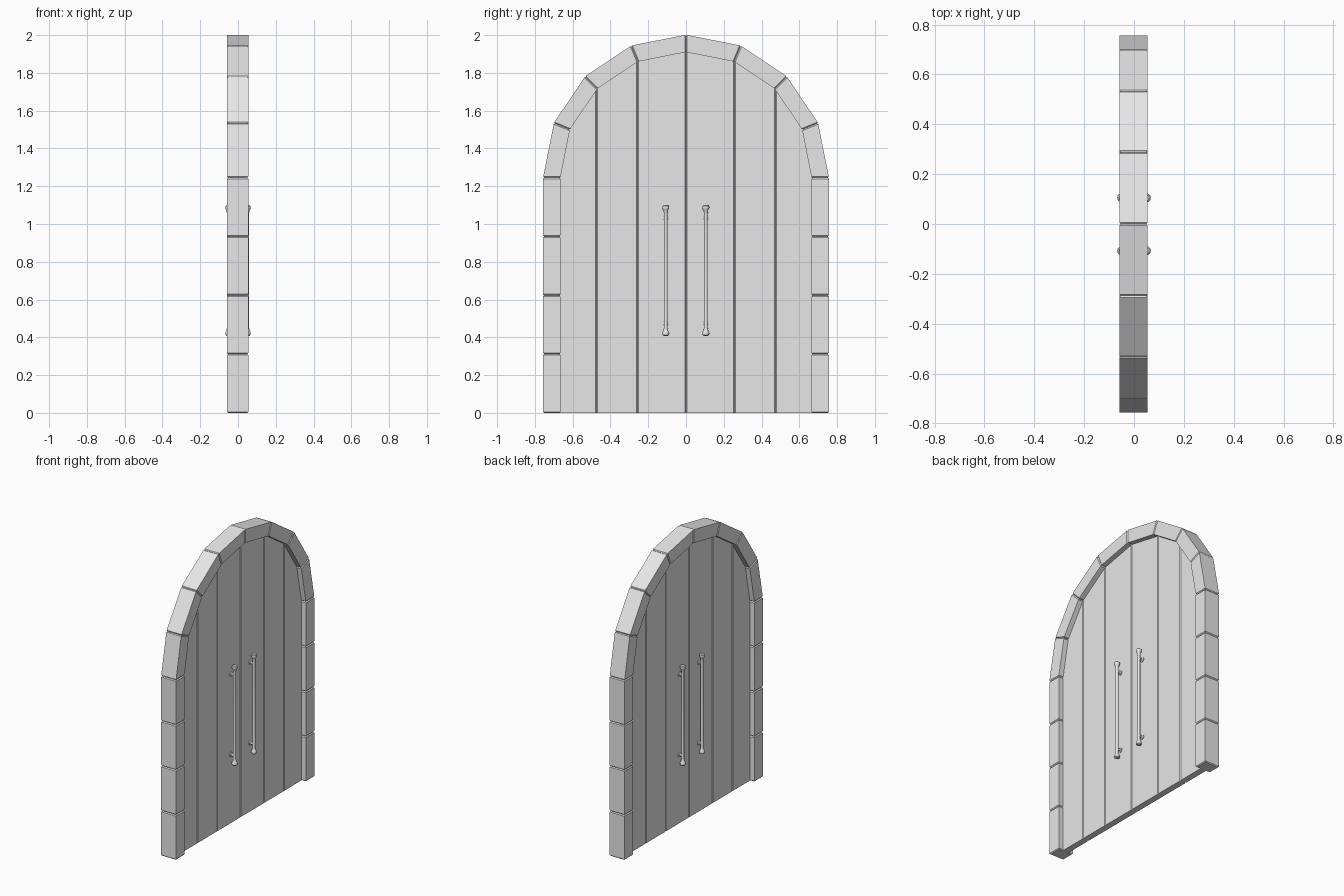
import bpy, bmesh, math
from mathutils import Matrix

if "Cube" in bpy.data.objects:
    bpy.data.objects.remove(bpy.data.objects["Cube"])

grey = bpy.data.materials.new("light_grey")
grey.diffuse_color = (0.8, 0.8, 0.8, 1)
grey.use_nodes = True
grey.node_tree.nodes["Principled BSDF"].inputs["Base Color"].default_value = grey.diffuse_color

R_OUT, R_IN, R_DOOR, SPRING = 0.757, 0.665, 0.70, 1.245
X0 = -0.002            # middle of the wall thickness
STONE_HALF, DOOR_HALF = 0.057, 0.022


def finish(bm, name):
    bmesh.ops.recalc_face_normals(bm, faces=bm.faces[:])
    me = bpy.data.meshes.new(name)
    bm.to_mesh(me)
    bm.free()
    me.materials.append(grey)
    ob = bpy.data.objects.new(name, me)
    bpy.context.collection.objects.link(ob)
    return ob


def slab(name, outline, half, bevel, pick):
    """Extrude a (y, z) outline along x and bevel the edges chosen by pick."""
    bm = bmesh.new()
    rings = [[bm.verts.new((X0 + s * half, y, z)) for y, z in outline] for s in (-1, 1)]
    n = len(outline)
    bm.faces.new(rings[0])
    bm.faces.new(rings[1][::-1])
    for i in range(n):
        j = (i + 1) % n
        bm.faces.new((rings[0][i], rings[1][i], rings[1][j], rings[0][j]))
    edges = [e for e in bm.edges if pick(e, rings)]
    bmesh.ops.bevel(bm, geom=edges, offset=bevel, segments=1, affect='EDGES')
    return finish(bm, name)


def polar(r, a):
    return (r * math.cos(a), SPRING + r * math.sin(a))


def end_rim(e, rings):
    """Edges around the two joint ends of a stone (outline sides 0-1 and 2-3)."""
    for r in rings:
        for pair in ((0, 1), (2, 3)):
            if {e.verts[0], e.verts[1]} == {r[pair[0]], r[pair[1]]}:
                return True
    return any({e.verts[0], e.verts[1]} == {rings[0][i], rings[1][i]} for i in range(4))


# Jamb stones, four on each side
for side in (-1, 1):
    for k in range(4):
        a, b = SPRING * k / 4, SPRING * (k + 1) / 4
        slab("jamb_stone", [(side * R_IN, a), (side * R_OUT, a),
                            (side * R_OUT, b), (side * R_IN, b)],
             STONE_HALF, 0.006, end_rim)

# Arch stones, eight around the half circle
for k in range(8):
    a, b = math.pi * k / 8, math.pi * (k + 1) / 8
    slab("arch_stone", [polar(R_IN, a), polar(R_OUT, a), polar(R_OUT, b), polar(R_IN, b)],
         STONE_HALF, 0.006, end_rim)

# Door planks, trimmed to the faceted arch
arch = [polar(R_DOOR, math.pi * k / 8) for k in range(9)]


def arch_z(y):
    for (y1, z1), (y2, z2) in zip(arch, arch[1:]):
        if y2 - 1e-6 <= y <= y1 + 1e-6:
            return z1 + (z2 - z1) * (y - y1) / (y2 - y1)


def long_edge(e, rings):
    d = e.verts[0].co - e.verts[1].co
    return abs(d.x) < 1e-5 and abs(d.y) < 1e-5


cuts = [-0.70, -0.473, -0.256, 0.0, 0.256, 0.473, 0.70]
for y1, y2 in zip(cuts, cuts[1:]):
    tops = [(y, z) for y, z in arch if y1 + 0.005 < y < y2 - 0.005]
    outline = [(y1, 0), (y2, 0), (y2, arch_z(y2))] + tops + [(y1, arch_z(y1))]
    slab("door_plank", outline, DOOR_HALF, 0.005, long_edge)

# Pull handles with flared ends, and stand-offs fixing them to the door


def lathe(name, profile, matrix, sides=16):
    bm = bmesh.new()
    rings = [[bm.verts.new((r * math.cos(2 * math.pi * i / sides),
                            r * math.sin(2 * math.pi * i / sides), h))
              for i in range(sides)] for r, h in profile]
    for a, b in zip(rings, rings[1:]):
        for i in range(sides):
            j = (i + 1) % sides
            bm.faces.new((a[i], a[j], b[j], b[i]))
    bm.faces.new(rings[0][::-1])
    bm.faces.new(rings[-1])
    bm.transform(matrix)
    ob = finish(bm, name)
    bpy.ops.object.select_all(action='DESELECT')
    ob.select_set(True)
    bpy.context.view_layer.objects.active = ob
    bpy.ops.object.shade_smooth_by_angle(angle=math.radians(35))
    return ob


half_bar = [(0.0095, 0.300), (0.012, 0.318), (0.017, 0.325), (0.0185, 0.333),
            (0.0175, 0.341), (0.012, 0.346)]
bar = [(r, -h) for r, h in reversed(half_bar)] + half_bar
peg = [(0.016, 0.0), (0.016, 0.006), (0.009, 0.010), (0.008, 0.030)]

for face in (-1, 1):
    for y in (-0.107, 0.105):
        lathe("handle_bar", bar, Matrix.Translation((face * 0.049, y, 0.754)))
        for z in (0.475, 1.033):
            turn = Matrix.Rotation(face * math.pi / 2, 4, 'Y')
            lathe("handle_standoff", peg,
                  Matrix.Translation((X0 + face * (DOOR_HALF - 0.001), y, z)) @ turn)
